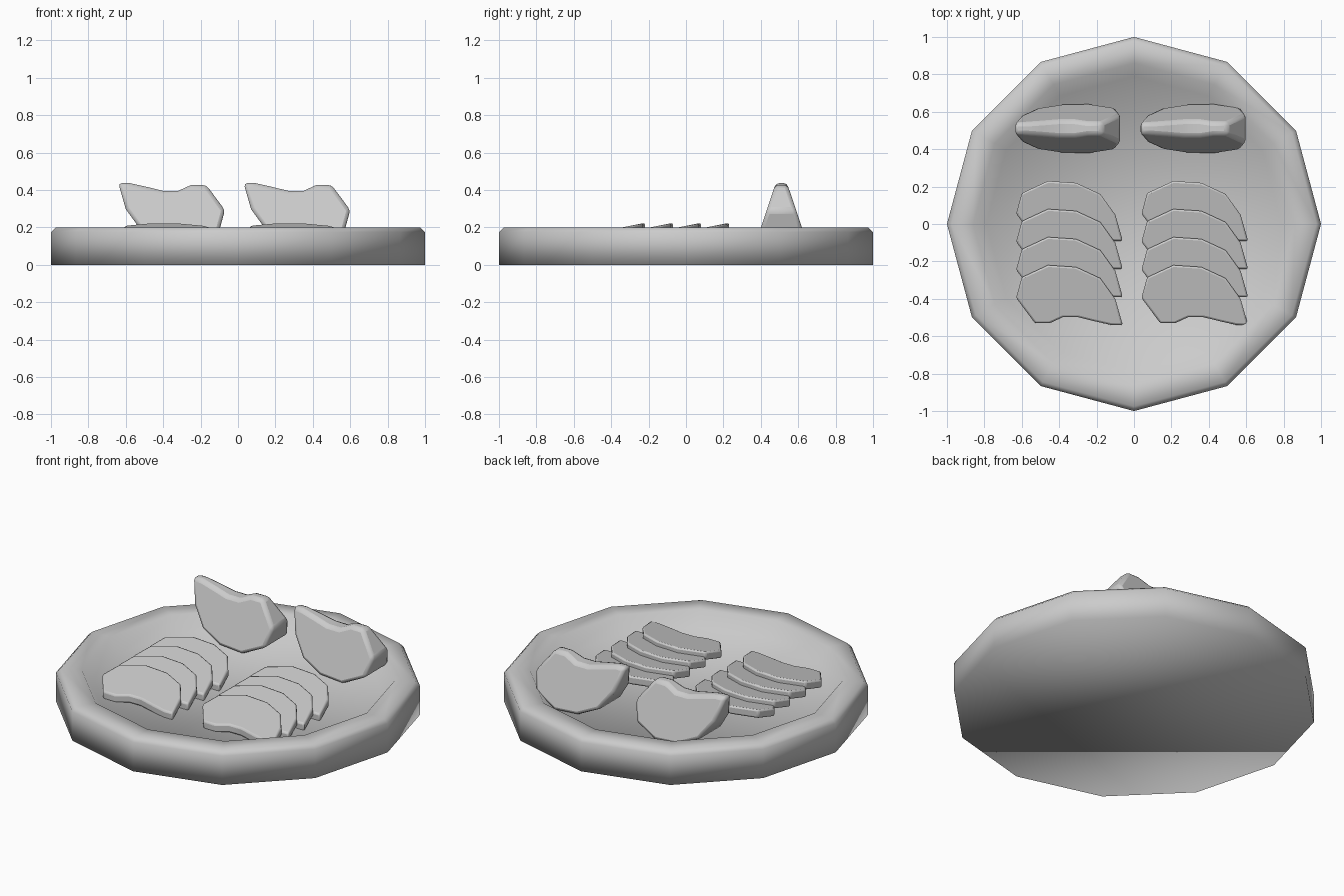
import bpy, bmesh, math

if "Cube" in bpy.data.objects:
    bpy.data.objects.remove(bpy.data.objects["Cube"])

# Fruit wedge outline: (distance from tip, distance from the hollow edge)
OUTLINE = [(0, 0), (.06, 0), (.15, .02), (.24, .042), (.32, .042), (.39, .01),
           (.47, .01), (.57, .145), (.54, .255), (.40, .32), (.25, .31),
           (.12, .25), (.04, .14)]


def make_object(name, bm, bevel=0.0):
    bmesh.ops.recalc_face_normals(bm, faces=bm.faces)
    for f in bm.faces:
        f.smooth = True
    me = bpy.data.meshes.new(name)
    bm.to_mesh(me)
    bm.free()
    ob = bpy.data.objects.new(name, me)
    bpy.context.collection.objects.link(ob)
    if bevel:
        mod = ob.modifiers.new("soft_edges", 'BEVEL')
        mod.width = bevel
        mod.segments = 2
        mod.limit_method = 'ANGLE'
        mod.angle_limit = math.radians(40)
        bpy.context.view_layer.objects.active = ob
        ob.select_set(True)
        bpy.ops.object.shade_smooth_by_angle(angle=math.radians(45))
        ob.select_set(False)
    return ob


def prism(name, side_a, side_b, bevel):
    bm = bmesh.new()
    a = [bm.verts.new(side_a(u, v)) for u, v in OUTLINE]
    b = [bm.verts.new(side_b(u, v)) for u, v in OUTLINE]
    bm.faces.new(a)
    bm.faces.new(b[::-1])
    for i in range(len(a)):
        j = (i + 1) % len(a)
        bm.faces.new((a[i], a[j], b[j], b[i]))
    return make_object(name, bm, bevel)


# Twelve-sided plate with a raised rim and sunken floor
bm = bmesh.new()
rings = []
for r, z in [(1, 0), (1, .175), (.975, .2), (.86, .2), (.79, .12)]:
    rings.append([bm.verts.new((r * math.cos(k * math.pi / 6),
                                r * math.sin(k * math.pi / 6), z)) for k in range(12)])
for lo, hi in zip(rings, rings[1:]):
    for k in range(12):
        n = (k + 1) % 12
        bm.faces.new((lo[k], lo[n], hi[n], hi[k]))
bm.faces.new(rings[0][::-1])
bm.faces.new(rings[-1])
make_object("plate", bm)

for side, dx in (("left", 0), ("right", .67)):
    # Standing wedge, widening towards the skin
    def half(v):
        return .03 + .335 * v
    prism(f"wedge_{side}",
          lambda u, v: (-.64 + dx + u, .51 - half(v), .437 - v),
          lambda u, v: (-.64 + dx + u, .51 + half(v), .437 - v), .02)

    # Row of overlapping tilted slices
    for i in range(4):
        y0 = -.54 + .15 * i
        prism(f"slice_{side}_{i + 1}",
              lambda u, v: (-.06 + dx - u, y0 + v, .16 + .2 * v),
              lambda u, v: (-.06 + dx - u, y0 + v, .11 + .2 * v), .01)
